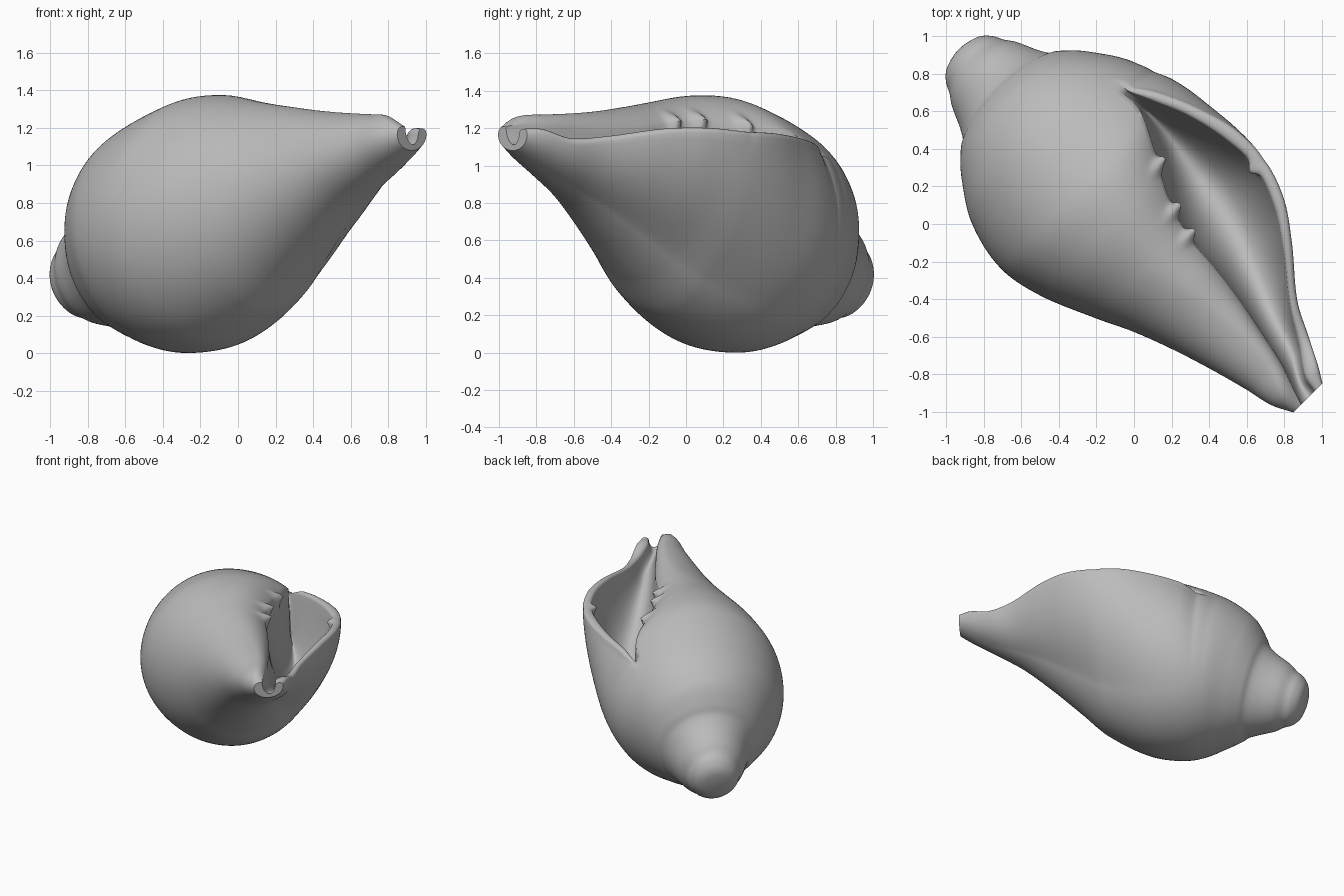
import bpy, bmesh, math
from mathutils import Vector

if "Cube" in bpy.data.objects:
    bpy.data.objects.remove(bpy.data.objects["Cube"], do_unlink=True)

# Whorl stations along the long axis: position, half width, bottom, top
WHORL = [
    (-1.295, .08, .28, .45), (-1.275, .135, .23, .5), (-1.23, .18, .19, .56),
    (-1.18, .205, .18, .6), (-1.12, .245, .155, .66), (-1.0, .3, .135, .75),
    (-.93, .345, .12, .82), (-.9, .39, .1, .88), (-.8, .485, .06, 1.04),
    (-.61, .61, .02, 1.215), (-.34, .67, 0, 1.35), (-.09, .625, .045, 1.375),
    (.21, .5, .21, 1.345), (.4, .41, .39, 1.32), (.61, .33, .59, 1.295),
    (.83, .26, .78, 1.28), (1.05, .2, .92, 1.275), (1.2, .165, 1.01, 1.28),
    (1.31, .11, 1.08, 1.25)]

# Aperture stations: position, inner edge, lip inside, lip outside, lip height, depth
MOUTH = [
    (-.5, .46, .48, .51, 1.05, .35), (-.4, .45, .53, .59, 1.09, .5),
    (-.21, .36, .61, .675, 1.12, .7), (.03, .23, .665, .74, 1.145, .8),
    (.25, .16, .67, .735, 1.155, .75), (.47, .14, .59, .66, 1.175, .65),
    (.665, .115, .46, .525, 1.17, .5), (.9, .07, .275, .33, 1.13, .28),
    (1.08, .03, .165, .235, 1.12, .18), (1.22, -.02, .07, .163, 1.17, .14),
    (1.31, -.05, .05, .11, 1.17, .1)]


def smoothstep(a, b, x):
    t = min(max((x - a) / (b - a), 0), 1)
    return t * t * (3 - 2 * t)


def sample(table, s):
    """Smooth cubic interpolation of every column at position s."""
    s = min(max(s, table[0][0]), table[-1][0])
    i = 0
    while i < len(table) - 2 and s > table[i + 1][0]:
        i += 1
    a, b = table[i], table[i + 1]
    before, after = table[max(i - 1, 0)], table[min(i + 2, len(table) - 1)]
    span = b[0] - a[0]
    t = (s - a[0]) / span
    values = []
    for k in range(1, len(a)):
        ma = (b[k] - before[k]) / (b[0] - before[0]) * span
        mb = (after[k] - a[k]) / (after[0] - a[0]) * span
        d = b[k] - a[k]
        values.append(a[k] + t * (ma + t * (3 * d - 2 * ma - mb + t * (ma + mb - 2 * d))))
    return values


def bezier(p, q, r, w, count):
    """Inner points of a cubic curve from p to w."""
    pts = []
    for i in range(1, count):
        t = i / count
        m = 1 - t
        pts.append(p * m**3 + q * (3 * m * m * t) + r * (3 * m * t * t) + w * t**3)
    return pts


def bump(distance, width):
    return math.exp(-(distance / width) ** 2)


def section(s):
    """Closed outline across the axis: outer whorl, lip rim, then cavity."""
    wide, low, high = sample(WHORL, s)
    inner, lip_in, lip_out, lip_z, depth = sample(MOUTH, s)
    mid, tall = (low + high) / 2, (high - low) / 2
    is_open = smoothstep(-.52, -.4, s)
    flared = smoothstep(-.6, -.45, s)

    def radius(a):
        return 1 / math.hypot(math.cos(a) / wide, math.sin(a) / tall)

    def on_whorl(a):
        return Vector((math.cos(a), math.sin(a))) * radius(a)

    # Inner edge, rolled over below the crown
    edge_u = min(inner, wide * .7)
    edge = Vector((edge_u, tall * math.sqrt(1 - (edge_u / wide) ** 2)))
    edge.y -= min(.08, tall * .4) * smoothstep(-.45, -.1, s)
    start = math.atan2(edge.y, edge.x)

    # Lip, collapsed onto the whorl behind the aperture
    closed_out, closed_in = on_whorl(start - .1), on_whorl(start - .05)
    outer = closed_out.lerp(Vector((lip_out, lip_z - mid)), flared)
    inside = closed_in.lerp(Vector((lip_in, lip_z - mid)), flared)
    end = math.atan2(outer.y, outer.x)
    flare = outer.length - radius(end)
    roll = edge.length - radius(start)

    # Outer whorl, flaring towards the lip
    pts = []
    count = 120
    sweep = end + math.tau - start
    for i in range(count + 1):
        a = start + sweep * i / count
        to_lip = max(1 - (end + math.tau - a) / 1.3, 0) ** 1.5
        to_edge = max(1 - (a - start) / .6, 0) ** 2
        r = radius(a) + flare * to_lip + roll * to_edge
        pts.append(Vector((math.cos(a), math.sin(a))) * r)

    # Rounded lip rim and hollow interior
    rise = Vector((0, .035 * is_open))
    pts += bezier(outer, outer + rise, inside + rise, inside, 8)
    pts.append(inside)
    drop = depth * is_open
    pts += bezier(inside, inside + Vector((-.15, -1)) * drop,
                  edge + Vector((.05, -1)) * drop, edge, 36)

    # Small teeth on the inner edge and one on the lip
    teeth = sum(bump(s - c, .03) for c in (-.13, .1, .25)) * .05
    lip_tooth = bump(s - .24, .035) * .04
    nubs = []
    for p in pts:
        near_edge = teeth * bump((p - edge).length, .06)
        near_lip = lip_tooth * bump((p - inside).length, .04)
        nubs.append(p + Vector((near_edge - near_lip, near_edge * .2)))

    # Lean the spire sections square to the rising axis
    lean = .3 * (1 - smoothstep(-.9, -.34, s))
    diag = math.sqrt(.5)
    ring = []
    for p in nubs:
        along = s - lean * p.y
        ring.append(Vector(((p.x + along) * diag, (p.x - along) * diag, p.y + mid)))
    return ring


def loft(name, rings, material):
    bm = bmesh.new()
    loops = [[bm.verts.new(p) for p in ring] for ring in rings]
    n = len(loops[0])
    for a, b in zip(loops, loops[1:]):
        for i in range(n):
            j = (i + 1) % n
            bm.faces.new((a[i], a[j], b[j], b[i]))
    bm.faces.new(loops[0])
    bm.faces.new(list(reversed(loops[-1])))
    bmesh.ops.recalc_face_normals(bm, faces=bm.faces)
    mesh = bpy.data.meshes.new(name)
    bm.to_mesh(mesh)
    bm.free()
    mesh.materials.append(material)
    obj = bpy.data.objects.new(name, mesh)
    bpy.context.collection.objects.link(obj)
    return obj


# Plain grey material
grey = bpy.data.materials.new("shell grey")
grey.use_nodes = True
colour = (.5, .5, .5, 1)
grey.diffuse_color = colour
grey.node_tree.nodes["Principled BSDF"].inputs["Base Color"].default_value = colour

# Shell: spire, body whorl, aperture and canal in one sweep
first, last, steps = WHORL[0][0], WHORL[-1][0], 240
rings = [section(first + (last - first) * i / steps) for i in range(steps + 1)]
shell = loft("spiral_shell", rings, grey)

# Rest the shell on the ground, centred
verts = shell.data.vertices
lo = Vector([min(v.co[k] for v in verts) for k in range(3)])
hi = Vector([max(v.co[k] for v in verts) for k in range(3)])
origin = Vector(((lo.x + hi.x) / 2, (lo.y + hi.y) / 2, lo.z))
for v in verts:
    v.co -= origin

bpy.ops.object.select_all(action='DESELECT')
shell.select_set(True)
bpy.context.view_layer.objects.active = shell
bpy.ops.object.shade_smooth_by_angle(angle=math.radians(50))
